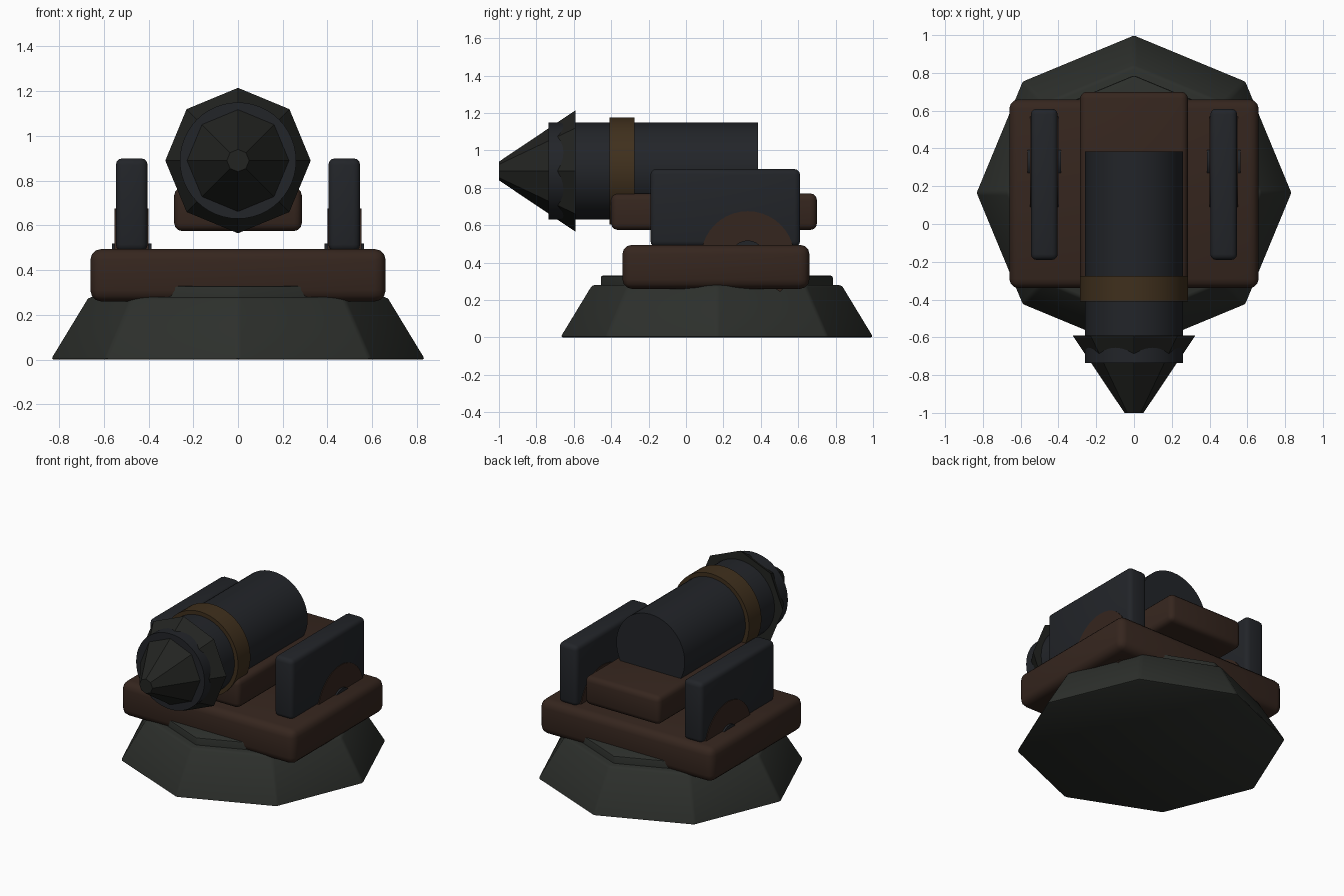
import bpy
import math

cube = bpy.data.objects.get("Cube")
if cube:
    bpy.data.objects.remove(cube, do_unlink=True)


def material(name, colour):
    mat = bpy.data.materials.new(name)
    mat.use_nodes = True
    rgba = (*colour, 1)
    mat.diffuse_color = rgba
    shader = mat.node_tree.nodes["Principled BSDF"]
    shader.inputs["Base Color"].default_value = rgba
    shader.inputs["Roughness"].default_value = 0.8
    return mat


stone = material("dark stone", (0.026, 0.029, 0.025))
wood = material("dark wood", (0.036, 0.019, 0.013))
iron = material("blue iron", (0.016, 0.018, 0.022))
brass = material("aged brass", (0.05, 0.029, 0.012))
soot = material("sooty iron", (0.016, 0.017, 0.015))


def finish(name, mat, bevel=0, segments=3):
    """Name and colour the active part, round its edges and set its shading."""
    obj = bpy.context.object
    obj.name = name
    obj.data.materials.append(mat)
    bpy.ops.object.transform_apply(location=False, rotation=True, scale=True)
    if bevel:
        mod = obj.modifiers.new("Bevel", "BEVEL")
        mod.width = bevel
        mod.segments = segments
        mod.limit_method = "ANGLE"
        bpy.ops.object.modifier_apply(modifier=mod.name)
    bpy.ops.object.shade_smooth_by_angle(angle=math.radians(30))
    return obj


def box(name, mat, low, high, bevel):
    """Rounded box between two opposite corners."""
    centre = [(a + b) / 2 for a, b in zip(low, high)]
    size = [b - a for a, b in zip(low, high)]
    bpy.ops.mesh.primitive_cube_add(size=1, location=centre, scale=size)
    return finish(name, mat, bevel)


def frustum(name, mat, r1, r2, depth, location, axis="Z", sides=40, bevel=0):
    """Round or octagonal solid; along Y its first radius is at the back."""
    turn = {"Z": (0, 0, 0), "Y": (math.pi / 2, 0, 0), "X": (0, math.pi / 2, 0)}[axis]
    bpy.ops.mesh.primitive_cone_add(vertices=sides, radius1=r1, radius2=r2,
                                    depth=depth, location=location, rotation=turn)
    return finish(name, mat, bevel, 2)


# Octagonal foot with a low step on top
BASE_Y = 0.165
frustum("base", stone, 0.84, 0.67, 0.28, (0, BASE_Y, 0.14), sides=8, bevel=0.015)
frustum("base_step", stone, 0.622, 0.622, 0.13, (0, BASE_Y, 0.265), sides=8, bevel=0.01)

# Wooden carriage and barrel cradle
box("platform", wood, (-0.66, -0.34, 0.26), (0.66, 0.66, 0.495), 0.05)
box("cradle", wood, (-0.285, -0.40, 0.575), (0.285, 0.70, 0.77), 0.035)

# Side plates with a wheel and hub sunk through each
for side, sign in (("left", 1), ("right", -1)):
    x = sign * 0.475
    box(side + "_cheek", iron, (x - 0.071, -0.19, 0.485), (x + 0.071, 0.61, 0.90), 0.03)
    frustum(side + "_wheel", wood, 0.25, 0.25, 0.152, (x, 0.33, 0.425), "X")
    frustum(side + "_hub", iron, 0.092, 0.092, 0.178, (x, 0.33, 0.427), "X", sides=24)

# Barrel, its band, and the pointed octagonal muzzle
BORE_Z = 0.89
frustum("barrel", iron, 0.26, 0.26, 1.12, (0, -0.175, BORE_Z), "Y", sides=48)
frustum("barrel_band", brass, 0.287, 0.287, 0.135, (0, -0.342, BORE_Z), "Y", sides=48)
frustum("muzzle_cone", soot, 0.325, 0.05, 0.41, (0, -0.795, BORE_Z), "Y", sides=8)
